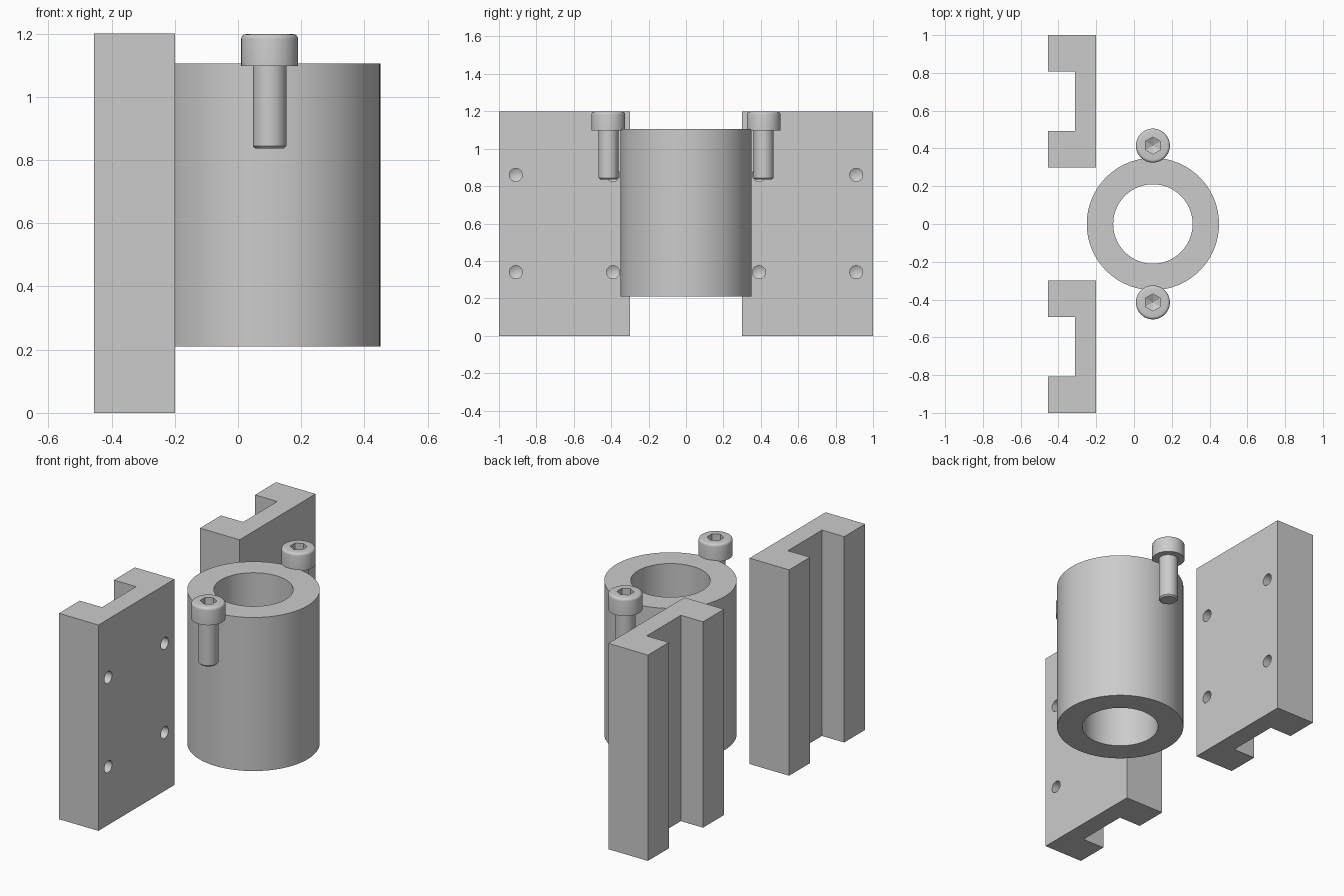
import bpy, bmesh, math
from mathutils import Matrix, Vector

cube = bpy.data.objects.get("Cube")
if cube:
    bpy.data.objects.remove(cube, do_unlink=True)

# Single machined steel colour
steel = bpy.data.materials.new("grey steel")
steel.use_nodes = True
COLOUR = (0.6, 0.6, 0.6, 1)
steel.diffuse_color = COLOUR
steel.node_tree.nodes["Principled BSDF"].inputs["Base Color"].default_value = COLOUR


def finish(bm, name):
    bmesh.ops.recalc_face_normals(bm, faces=bm.faces)
    mesh = bpy.data.meshes.new(name)
    bm.to_mesh(mesh)
    bm.free()
    mesh.materials.append(steel)
    obj = bpy.data.objects.new(name, mesh)
    bpy.context.collection.objects.link(obj)
    return obj


def lathe(name, profile, sides, matrix, closed=False):
    """Revolve (radius, height) points about z, then place with matrix."""
    bm = bmesh.new()
    verts = [bm.verts.new((0, r, z)) for r, z in profile]
    pairs = list(zip(verts, verts[1:]))
    if closed:
        pairs.append((verts[-1], verts[0]))
    edges = [bm.edges.new(p) for p in pairs]
    bmesh.ops.spin(bm, geom=verts + edges, cent=(0, 0, 0), axis=(0, 0, 1),
                   angle=math.tau, steps=sides, use_merge=False)
    bmesh.ops.remove_doubles(bm, verts=bm.verts, dist=1e-5)
    bmesh.ops.transform(bm, matrix=matrix, verts=bm.verts)
    return finish(bm, name)


def activate(obj):
    bpy.ops.object.select_all(action='DESELECT')
    obj.select_set(True)
    bpy.context.view_layer.objects.active = obj


def cut(obj, cutter):
    cutter.hide_render = True
    mod = obj.modifiers.new("cut", 'BOOLEAN')
    mod.operation, mod.solver, mod.object = 'DIFFERENCE', 'EXACT', cutter
    activate(obj)
    bpy.ops.object.modifier_apply(modifier=mod.name)
    bpy.data.objects.remove(cutter, do_unlink=True)


def smooth(obj):
    activate(obj)
    bpy.ops.object.shade_smooth_by_angle(angle=math.radians(25))


# Bearing sleeve
sleeve = lathe("sleeve", [(0.21, 0.21), (0.35, 0.21), (0.35, 1.105), (0.21, 1.105)],
               96, Matrix.Translation((0.1, 0, 0)), closed=True)
smooth(sleeve)

# Grooved plate section, and socket cap screw profile with rounded head rim
HEIGHT, HOLE_R = 1.2, 0.035
section = [(-0.2, 0.3), (-0.2, 1), (-0.455, 1), (-0.455, 0.807),
           (-0.312, 0.807), (-0.312, 0.493), (-0.455, 0.493), (-0.455, 0.3)]
rim = [(0.075 + 0.015 * math.cos(a), 1.183 + 0.015 * math.sin(a))
       for a in (i * math.pi / 8 for i in range(5))]
screw_profile = [(0, 0.836), (0.045, 0.836), (0.053, 0.844), (0.053, 1.097),
                 (0.09, 1.097)] + rim + [(0, 1.198)]

for side, label in ((1, "back"), (-1, "front")):
    # Plate with a full height groove
    bm = bmesh.new()
    face = bm.faces.new([bm.verts.new((x, side * y, 0)) for x, y in section])
    top = bmesh.ops.extrude_face_region(bm, geom=[face])["geom"]
    bmesh.ops.translate(bm, vec=Vector((0, 0, HEIGHT)),
                        verts=[v for v in top if isinstance(v, bmesh.types.BMVert)])
    plate = finish(bm, label + "_plate")

    # Blind drilled holes with conical ends
    for y in (0.39, 0.91):
        for z in (0.34, 0.86):
            place = Matrix.Translation((-0.2, side * y, z)) @ Matrix.Rotation(math.pi / 2, 4, 'Y')
            cut(plate, lathe("drill", [(0, 0.05), (HOLE_R, 0.05), (HOLE_R, -0.12),
                                       (0, -0.14)], 24, place))
    smooth(plate)

    # Cap screw with a hexagonal socket
    place = Matrix.Translation((0.1, side * 0.415, 0))
    screw = lathe(label + "_screw", screw_profile, 48, place)
    cut(screw, lathe("hex_key", [(0, 1.25), (0.045, 1.25), (0.045, 1.145), (0, 1.122)],
                     6, place))
    smooth(screw)
